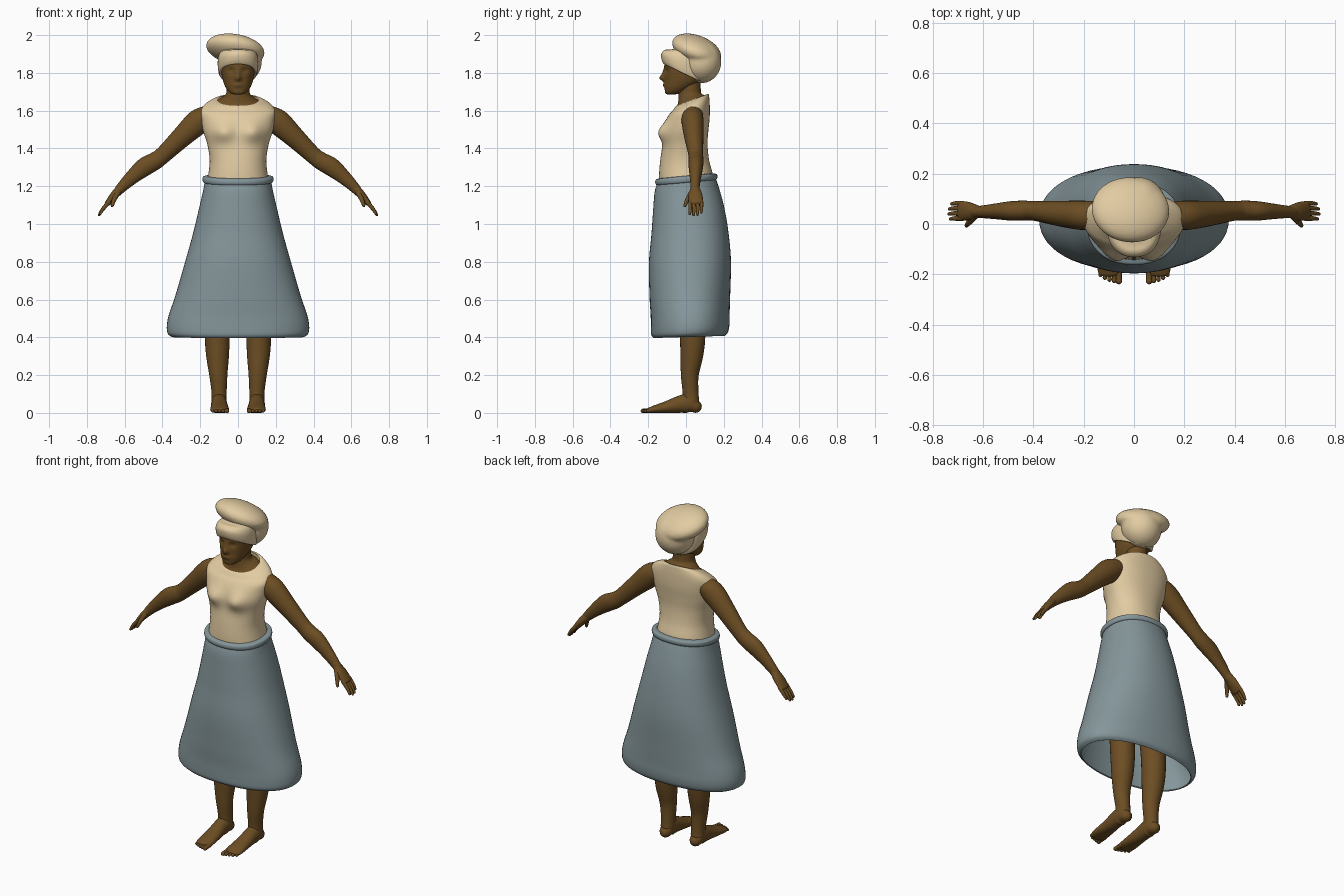
import bpy, bmesh, math
from mathutils import Vector, Matrix


def material(name, rgb):
    m = bpy.data.materials.new(name)
    m.diffuse_color = (*rgb, 1)
    return m


SKIN = material("brown skin", (0.15, 0.075, 0.017))
CREAM = material("cream cloth", (0.76, 0.60, 0.36))
BLUE = material("grey blue cloth", (0.235, 0.305, 0.325))


def finish(bm, name, mat, mirror=False):
    bmesh.ops.recalc_face_normals(bm, faces=bm.faces)
    me = bpy.data.meshes.new(name)
    bm.to_mesh(me)
    bm.free()
    me.materials.append(mat)
    for p in me.polygons:
        p.use_smooth = True
    ob = bpy.data.objects.new(name, me)
    bpy.context.collection.objects.link(ob)
    if mirror:
        ob.modifiers.new("mirror", 'MIRROR')
    return ob


def resample(rows, k=6):
    """Smooth spline through rows of numbers."""
    out = []
    for i in range(len(rows) - 1):
        a, b, c, d = (rows[max(i - 1, 0)], rows[i], rows[i + 1],
                      rows[min(i + 2, len(rows) - 1)])
        for j in range(k):
            t = j / k
            out.append([0.5 * (2 * q + (r - p) * t + (2 * p - 5 * q + 4 * r - s) * t * t
                               + (3 * q - p - 3 * r + s) * t ** 3)
                        for p, q, r, s in zip(a, b, c, d)])
    out.append(list(rows[-1]))
    return out


def loft(bm, rings, segs, power=2.0, caps=True, bumps=()):
    """Skin elliptical rings (centre, u, v); bumps push the front out."""
    loops = []
    for c, u, v in rings:
        loop = []
        for i in range(segs):
            a = 2 * math.pi * i / segs
            f = lambda w: math.copysign(abs(w) ** (2 / power), w)
            p = c + u * f(math.cos(a)) + v * f(math.sin(a))
            if p.y < c.y:
                for bx, bz, push, sx, sz in bumps:
                    w = ((abs(p.x) - bx) / sx) ** 2 + ((p.z - bz) / sz) ** 2
                    p.y -= push * math.exp(-w) * min(1, (c.y - p.y) / 0.04)
            p.z = max(p.z, 0)
            loop.append(bm.verts.new(p))
        loops.append(loop)
    for A, B in zip(loops, loops[1:]):
        for i in range(segs):
            j = (i + 1) % segs
            bm.faces.new((A[i], A[j], B[j], B[i]))
    if caps:
        bm.faces.new(loops[0])
        bm.faces.new(loops[-1])


def body(name, rows, mat, segs=56, power=2.2, caps=False, bumps=()):
    """Upright form: rows of z, half width, front y, back y, tilt."""
    rings = [(Vector((0, (f + b) / 2, z)), Vector((w, 0, 0)),
              Vector((0, (b - f) / 2, t * (b - f) / 2)))
             for z, w, f, b, t in resample(rows)]
    bm = bmesh.new()
    loft(bm, rings, segs, power, caps, bumps)
    return finish(bm, name, mat)


def tube(bm, rows, side, segs=20):
    """Limb with rounded ends: rows of x, y, z, radius along side, other radius."""
    pts = resample(rows)
    P = [Vector(r[:3]) for r in pts]
    rings = []
    for i, r in enumerate(pts):
        d = (P[min(i + 1, len(P) - 1)] - P[max(i - 1, 0)]).normalized()
        u = (side - d * side.dot(d)).normalized()
        v = d.cross(u)
        ring = [(P[i], u * r[3], v * r[4])]
        if i in (0, len(P) - 1):
            s = -1 if i == 0 else 1
            for a in (0.5, 1.0, 1.45):
                k = math.cos(a)
                ring.append((P[i] + d * s * min(r[3], r[4]) * math.sin(a),
                             u * r[3] * k, v * r[4] * k))
            if i == 0:
                ring.reverse()
        rings += ring
    loft(bm, rings, segs)


X, Y = Vector((1, 0, 0)), Vector((0, 1, 0))

# Skirt, an open flared shell
skirt = body("skirt", [
    (1.235, .175, -.150, .155, .08), (1.18, .184, -.166, .175, .06),
    (1.08, .207, -.174, .203, .03), (.95, .238, -.183, .225, .02),
    (.80, .280, -.196, .238, .02), (.62, .332, -.193, .234, .02),
    (.52, .366, -.187, .231, .03), (.46, .377, -.186, .230, .03),
    (.42, .372, -.184, .222, .03), (.402, .350, -.172, .205, .03)], BLUE)
sol = skirt.modifiers.new("cloth", 'SOLIDIFY')
sol.thickness = 0.006

# Waistband roll
body("waistband", [
    (1.218, .172, -.148, .152, .09), (1.222, .184, -.158, .162, .09),
    (1.236, .188, -.163, .167, .09), (1.250, .184, -.158, .162, .09),
    (1.255, .160, -.138, .140, .09)], BLUE)

# Sleeveless blouse
body("blouse", [
    (1.21, .168, -.142, .148, 0), (1.27, .156, -.142, .140, 0),
    (1.34, .150, -.136, .122, 0), (1.42, .162, -.125, .114, 0),
    (1.49, .184, -.120, .118, 0), (1.55, .196, -.108, .125, .06),
    (1.598, .200, -.090, .126, .18), (1.630, .176, -.070, .124, .30),
    (1.652, .135, -.058, .120, .38), (1.656, .108, -.050, .108, .38)],
    CREAM, segs=72, bumps=[(.078, 1.485, .034, .055, .05)])

# Neck with the bare upper chest
body("neck", [
    (1.58, .15, -.060, .10, .3), (1.635, .125, -.054, .105, .36),
    (1.662, .094, -.042, .094, .30), (1.685, .066, -.040, .082, .1),
    (1.72, .060, -.040, .078, 0), (1.78, .060, -.040, .078, 0)], SKIN, power=2)

# Head with nose, lips and eye sockets
body("head", [
    (1.686, .022, -.100, -.060, 0), (1.694, .042, -.110, -.02, 0),
    (1.72, .064, -.113, .03, 0), (1.76, .080, -.113, .085, 0),
    (1.81, .088, -.114, .10, 0), (1.86, .089, -.112, .10, 0),
    (1.91, .070, -.085, .08, 0), (1.93, .030, -.04, .04, 0)],
    SKIN, segs=80, caps=True, power=2.15,
    bumps=[(0, 1.772, .026, .015, .017), (0, 1.80, .010, .011, .022),
           (0, 1.735, .009, .026, .011), (.036, 1.812, -.010, .018, .013)])

# Head wrap: the band round the brow
body("headwrap_band", [
    (1.800, .090, -.108, .085, -.48), (1.798, .100, -.120, .095, -.48),
    (1.825, .106, -.130, .105, -.42), (1.865, .107, -.130, .11, -.32),
    (1.900, .098, -.110, .11, -.2), (1.925, .070, -.075, .09, 0),
    (1.935, .020, -.01, .04, 0)], CREAM, caps=True)

# Head wrap: the gathered bulb, two blended ellipsoids
bm = bmesh.new()
for c, r, rx, ry in (((-.014, .056, 1.925), (.157, .136, .070), -20, 10),
                     ((.014, .080, 1.858), (.112, .107, .113), 0, 0)):
    M = (Matrix.Translation(c) @ Matrix.Rotation(math.radians(ry), 4, 'Y')
         @ Matrix.Rotation(math.radians(rx), 4, 'X') @ Matrix.Diagonal((*r, 1)))
    bmesh.ops.create_uvsphere(bm, u_segments=40, v_segments=24, radius=1, matrix=M)
bulb = finish(bm, "headwrap_bulb", CREAM)
rem = bulb.modifiers.new("blend", 'REMESH')
rem.mode = 'VOXEL'
rem.voxel_size = 0.008
rem.use_smooth_shade = True
sm = bulb.modifiers.new("soften", 'SMOOTH')
sm.factor, sm.iterations = 0.5, 8

# Arms
bm = bmesh.new()
tube(bm, [(.165, .035, 1.572, .056, .056), (.215, .035, 1.537, .058, .066),
          (.30, .042, 1.458, .050, .055), (.395, .052, 1.367, .039, .045),
          (.440, .053, 1.333, .040, .047), (.495, .052, 1.302, .038, .049),
          (.56, .050, 1.248, .030, .038), (.615, .048, 1.195, .024, .028),
          (.635, .048, 1.172, .026, .024)], Y, 28)
finish(bm, "arm", SKIN, True)

# Hands: palm, four fingers and thumb
bm = bmesh.new()
tube(bm, [(.615, .048, 1.195, .022, .023), (.652, .050, 1.155, .036, .022),
          (.688, .053, 1.112, .039, .016)], Y)
for i, reach in enumerate((.90, 1.0, .97, .80)):
    y = .022 + .020 * i
    tube(bm, [(.682, y, 1.118, .010, .012),
              (.682 + .034 * reach, y, 1.118 - .040 * reach, .009, .010),
              (.682 + .053 * reach, y - .002, 1.118 - .070 * reach, .007, .007)], Y, 12)
tube(bm, [(.635, .030, 1.168, .014, .014), (.655, .008, 1.130, .012, .012),
          (.666, -.006, 1.097, .008, .008)], Y, 12)
finish(bm, "hand", SKIN, True)

# Legs, running up inside the skirt
bm = bmesh.new()
tube(bm, [(.095, .02, 1.05, .085, .10), (.105, .02, .80, .088, .095),
          (.110, .03, .55, .070, .072), (.110, .035, .40, .066, .067),
          (.108, .030, .30, .060, .060), (.104, .020, .20, .048, .047),
          (.100, .024, .11, .040, .042), (.100, .026, .06, .040, .044)], X, 28)
finish(bm, "leg", SKIN, True)

# Feet with toes
bm = bmesh.new()
tube(bm, [(.100, .050, .034, .034, .034), (.100, .015, .050, .041, .052),
          (.100, -.030, .046, .042, .046), (.098, -.100, .030, .046, .033),
          (.097, -.165, .018, .050, .022), (.096, -.195, .013, .045, .015)], X, 24)
for i in range(5):
    x, r = .060 + .0185 * i, (.013, .010, .009, .009, .008)[i]
    end = -.227 + .0015 * i * i
    tube(bm, [(x, -.180, .014, r, r), (x, end + .012, .011, r * .9, r * .9),
              (x, end, .010, r, r)], X, 12)
finish(bm, "foot", SKIN, True)
